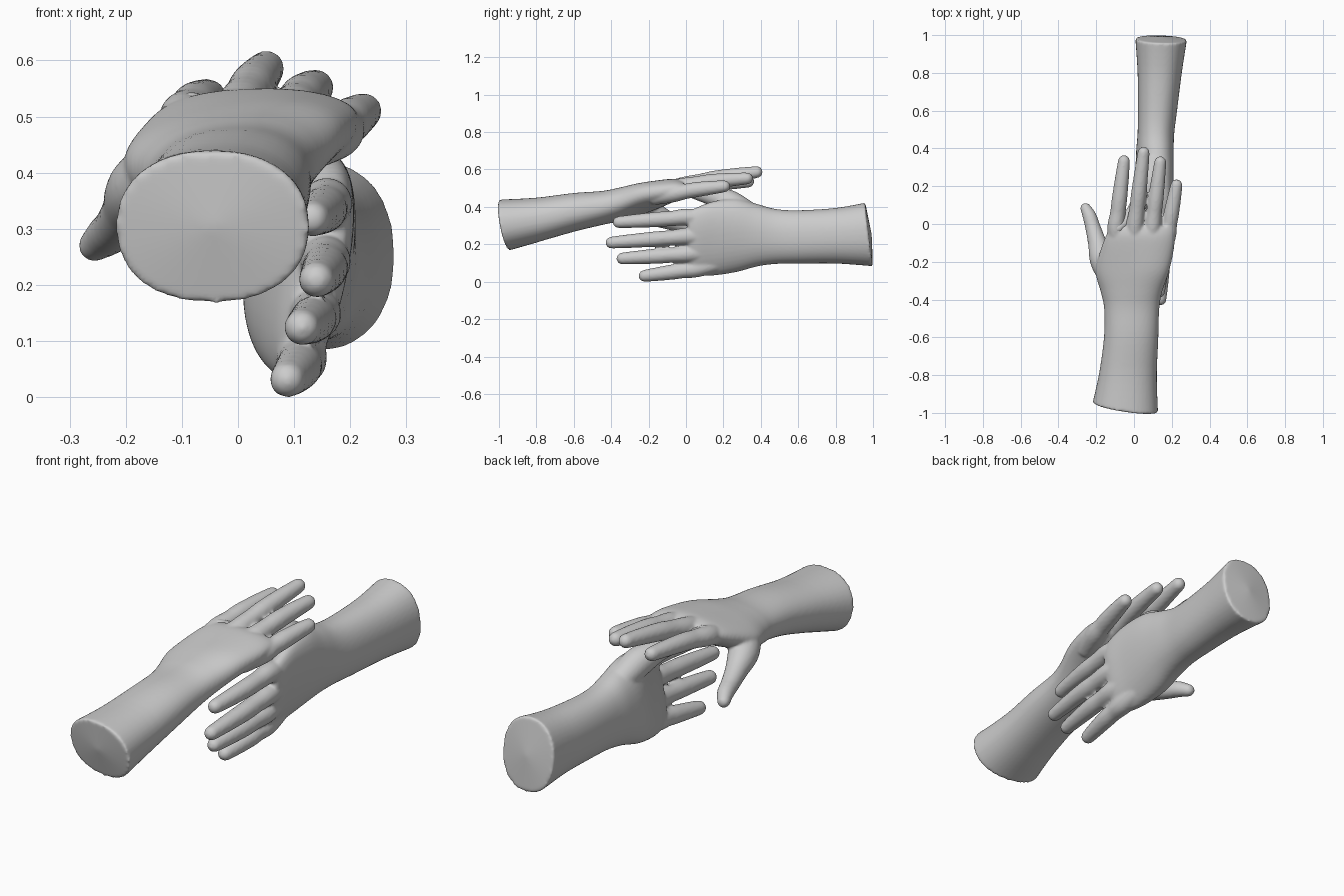
import bpy, bmesh, math
from mathutils import Vector

if "Cube" in bpy.data.objects:
    bpy.data.objects.remove(bpy.data.objects["Cube"])

skin = bpy.data.materials.new("plaster grey")
skin.diffuse_color = (0.6, 0.6, 0.6, 1)
skin.use_nodes = True
skin.node_tree.nodes["Principled BSDF"].inputs["Base Color"].default_value = skin.diffuse_color


def spline(rows, steps):
    """Catmull-Rom resampling of equal-length number rows."""
    out = []
    for i in range(len(rows) - 1):
        a, b = rows[max(i - 1, 0)], rows[i]
        c, d = rows[i + 1], rows[min(i + 2, len(rows) - 1)]
        for s in range(steps):
            t = s / steps
            out.append([0.5 * (2 * q + (r - p) * t + (2 * p - 5 * q + 4 * r - s3) * t * t
                               + (3 * q - p - 3 * r + s3) * t ** 3)
                        for p, q, r, s3 in zip(a, b, c, d)])
    return out + [list(rows[-1])]


def skin_rings(bm, rings, start, end):
    """Bridge rings of points and close both ends with a fan."""
    loops = [[bm.verts.new(p) for p in ring] for ring in rings]
    n = len(loops[0])
    for a, b in zip(loops, loops[1:]):
        for i in range(n):
            bm.faces.new((a[i], a[(i + 1) % n], b[(i + 1) % n], b[i]))
    for loop, point in ((loops[0], start), (loops[-1], end)):
        tip = bm.verts.new(point)
        for i in range(n):
            bm.faces.new((loop[i], loop[(i + 1) % n], tip))


def arm(bm, rows, slant_x, slant_z, out):
    """Rows: y, x low, x high, z low, z high, roll in degrees; first row is the cut end."""
    rings = []
    samples = spline(rows, 5)
    for k, (y, x0, x1, z0, z1, roll) in enumerate(samples):
        fade = max(0, 1 - k / 6)
        cx, cz, w, h = (x0 + x1) / 2, (z0 + z1) / 2, (x1 - x0) / 2, (z1 - z0) / 2
        r, ring = math.radians(roll), []
        for i in range(40):
            t = 2 * math.pi * i / 40
            c, s = math.cos(t), math.sin(t)
            u = w * math.copysign(abs(c) ** 0.9, c)
            v = h * math.copysign(abs(s) ** 0.9, s)
            dx, dz = u * math.cos(r) - v * math.sin(r), u * math.sin(r) + v * math.cos(r)
            ring.append((cx + dx, y + fade * (slant_x * dx + slant_z * dz), cz + dz))
        rings.append(ring)

    def mid(row, dy):
        return ((row[1] + row[2]) / 2, row[0] + dy, (row[3] + row[4]) / 2)
    skin_rings(bm, rings, mid(samples[0], out * 0.015), mid(samples[-1], -out * 0.01))


def finger(bm, rows):
    """Rows: x, y, z, radius from root to the centre of the rounded tip."""
    samples = spline(rows, 6)
    pts = [Vector(r[:3]) for r in samples]
    rad = [r[3] for r in samples]
    last = (pts[-1] - pts[-2]).normalized()
    for a in (25, 50, 72):
        pts.append(Vector(rows[-1][:3]) + last * rows[-1][3] * math.sin(math.radians(a)))
        rad.append(rows[-1][3] * math.cos(math.radians(a)))
    rings = []
    for k, p in enumerate(pts):
        d = (pts[min(k + 1, len(pts) - 1)] - pts[max(k - 1, 0)]).normalized()
        u = d.cross(Vector((0, 0, 1))).normalized()
        v = u.cross(d)
        rings.append([p + rad[k] * (u * math.cos(t) + v * math.sin(t))
                      for t in (2 * math.pi * i / 20 for i in range(20))])
    skin_rings(bm, rings, pts[0], Vector(rows[-1][:3]) + last * rows[-1][3])


def straight_finger(bm, root, knuckle, tip, bend):
    """Root inside the palm, then knuckle, two joints and tip."""
    k, t, b = Vector(knuckle), Vector(tip), Vector(bend)
    finger(bm, [(*root, 0.042), (*k, 0.046), (*(k.lerp(t, 0.25) + b * 0.7), 0.041),
                (*(k.lerp(t, 0.45) + b), 0.041), (*(k.lerp(t, 0.75) + b * 0.6), 0.037), (*t, 0.032)])


def finish(bm, name):
    bmesh.ops.recalc_face_normals(bm, faces=bm.faces)
    me = bpy.data.meshes.new(name)
    bm.to_mesh(me)
    bm.free()
    ob = bpy.data.objects.new(name, me)
    bpy.context.collection.objects.link(ob)
    me.materials.append(skin)
    fuse = ob.modifiers.new("fuse", 'REMESH')
    fuse.mode, fuse.voxel_size, fuse.use_smooth_shade = 'VOXEL', 0.007, True
    soft = ob.modifiers.new("soften", 'SMOOTH')
    soft.factor, soft.iterations = 0.5, 8


# Upper hand: forearm, wrist and palm facing down
bm = bmesh.new()
arm(bm, [(-0.970, -0.219, 0.127, 0.167, 0.439, 0),
         (-0.8, -0.186, 0.121, 0.210, 0.449, 0),
         (-0.6, -0.159, 0.129, 0.267, 0.474, 2),
         (-0.45, -0.158, 0.134, 0.304, 0.484, 5),
         (-0.36, -0.177, 0.15, 0.325, 0.499, 8),
         (-0.25, -0.205, 0.188, 0.36, 0.521, 9),
         (-0.13, -0.175, 0.212, 0.40, 0.543, 4),
         (-0.06, -0.148, 0.215, 0.432, 0.550, 1),
         (-0.015, -0.125, 0.207, 0.463, 0.540, 0)], -0.15, -0.19, -1)
straight_finger(bm, (-0.085, -0.14, 0.465), (-0.096, -0.03, 0.495), (-0.053, 0.333, 0.535), (0, 0, 0.008))
straight_finger(bm, (0.0, -0.14, 0.48), (0.004, -0.02, 0.513), (0.051, 0.378, 0.586), (0, 0, 0.008))
straight_finger(bm, (0.08, -0.14, 0.475), (0.096, -0.03, 0.506), (0.139, 0.327, 0.552), (0, 0, 0.008))
straight_finger(bm, (0.14, -0.18, 0.45), (0.175, -0.07, 0.470), (0.225, 0.205, 0.510), (0, 0, 0.004))
finger(bm, [(-0.10, -0.32, 0.41, 0.06), (-0.163, -0.20, 0.372, 0.068), (-0.194, -0.10, 0.330, 0.050),
            (-0.217, -0.02, 0.302, 0.041), (-0.235, 0.04, 0.287, 0.037), (-0.256, 0.083, 0.270, 0.029)])
finish(bm, "upper_hand")

# Lower hand: forearm and palm on edge, back of the hand turned outward
bm = bmesh.new()
arm(bm, [(0.978, 0.007, 0.280, 0.083, 0.422, 0),
         (0.8, 0.019, 0.253, 0.097, 0.394, 0),
         (0.6, 0.021, 0.228, 0.097, 0.382, 0),
         (0.48, 0.019, 0.213, 0.095, 0.389, -2),
         (0.38, 0.013, 0.208, 0.081, 0.416, -6),
         (0.27, 0.017, 0.203, 0.050, 0.446, -10),
         (0.15, 0.05, 0.195, 0.030, 0.434, -12),
         (0.06, 0.08, 0.192, 0.028, 0.402, -12),
         (0.015, 0.105, 0.18, 0.038, 0.377, -12)], -0.03, -0.12, 1)
straight_finger(bm, (0.150, 0.14, 0.32), (0.158, 0.02, 0.345), (0.132, -0.36, 0.318), (0.006, 0, 0))
straight_finger(bm, (0.140, 0.14, 0.24), (0.155, 0.02, 0.243), (0.140, -0.399, 0.209), (0.006, 0, 0))
straight_finger(bm, (0.125, 0.14, 0.16), (0.138, 0.02, 0.149), (0.114, -0.340, 0.124), (0.006, 0, 0))
straight_finger(bm, (0.105, 0.18, 0.10), (0.113, 0.06, 0.070), (0.088, -0.222, 0.031), (0.006, 0, 0))
finger(bm, [(0.11, 0.33, 0.37, 0.06), (0.085, 0.23, 0.425, 0.066), (0.045, 0.14, 0.455, 0.050),
            (0.0, 0.07, 0.472, 0.039), (-0.04, 0.02, 0.490, 0.035), (-0.083, -0.022, 0.518, 0.028)])
finish(bm, "lower_hand")
